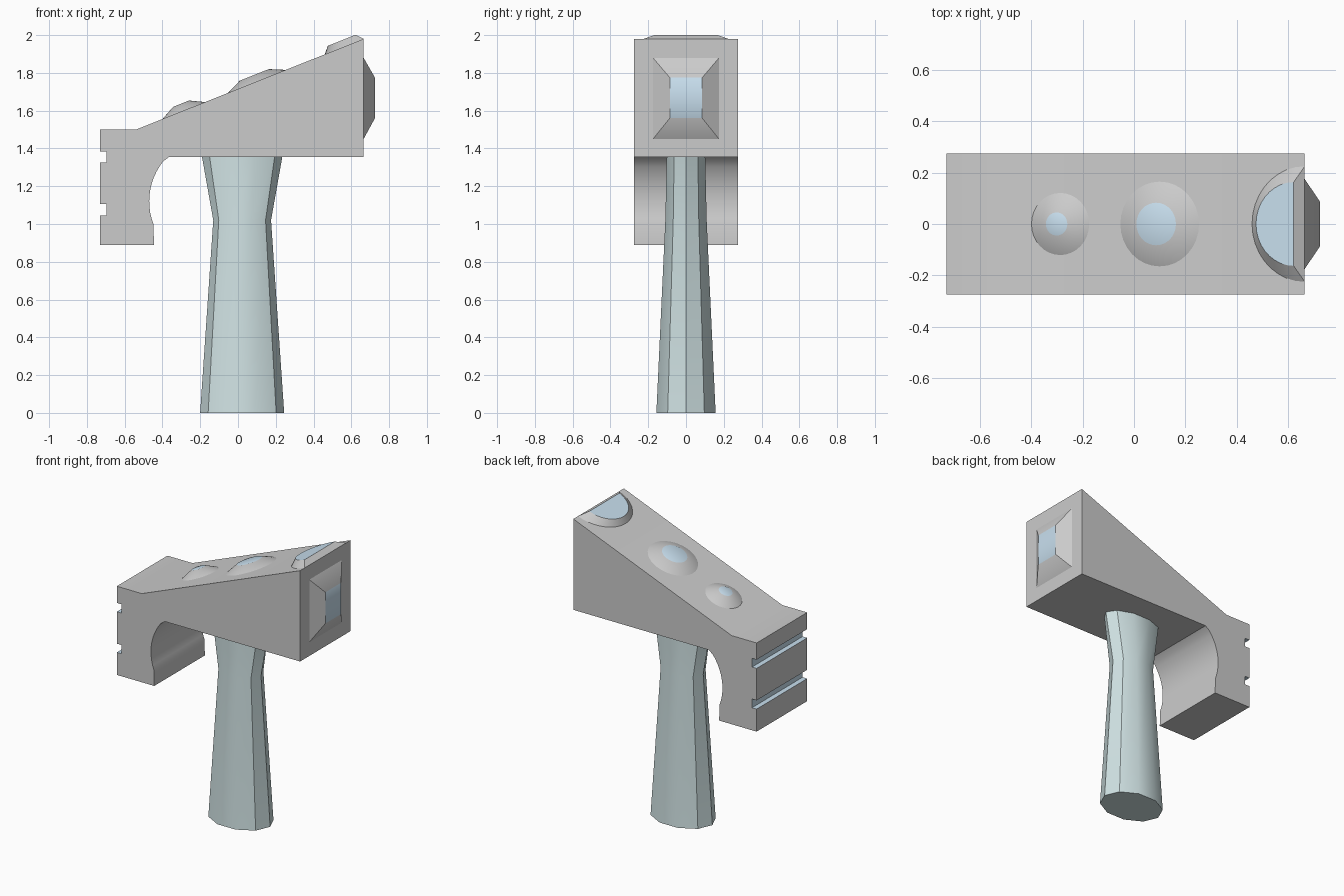
import bpy, bmesh
from math import cos, sin, pi, radians
from mathutils import Vector

if "Cube" in bpy.data.objects:
    bpy.data.objects.remove(bpy.data.objects["Cube"])


def material(name, rgb):
    m = bpy.data.materials.new(name)
    m.diffuse_color = (*rgb, 1)
    m.use_nodes = True
    m.node_tree.nodes["Principled BSDF"].inputs["Base Color"].default_value = m.diffuse_color
    return m


grey = material("grey_metal", (0.8, 0.8, 0.8))
blue = material("blue_steel", (0.58, 0.74, 0.86))
handle_mat = material("handle_grey", (0.63, 0.76, 0.77))


def finish(name, bm, mats, angle=30):
    me = bpy.data.meshes.new(name)
    bmesh.ops.recalc_face_normals(bm, faces=bm.faces)
    bm.to_mesh(me)
    bm.free()
    for m in mats:
        me.materials.append(m)
    ob = bpy.data.objects.new(name, me)
    bpy.context.collection.objects.link(ob)
    bpy.ops.object.select_all(action='DESELECT')
    ob.select_set(True)
    bpy.context.view_layer.objects.active = ob
    bpy.ops.object.shade_smooth_by_angle(angle=radians(angle))
    return ob


def loft(name, rings, mats, cap_first=False, cap_last=True, cap_mat=0):
    """Join closed rings of points; the open end sits against the head."""
    bm = bmesh.new()
    vs = [[bm.verts.new(p) for p in r] for r in rings]
    n = len(rings[0])
    for a, b in zip(vs, vs[1:]):
        for i in range(n):
            j = (i + 1) % n
            bm.faces.new((a[i], a[j], b[j], b[i]))
    for use, ring in ((cap_first, vs[0]), (cap_last, vs[-1])):
        if use:
            bm.faces.new(ring).material_index = cap_mat
    return finish(name, bm, mats)


# Handle: ten-sided tapering oval with a flared neck
def oval(z, rx, ry, n=10):
    return [(0.022 + rx * cos(2 * pi * i / n), ry * sin(2 * pi * i / n), z) for i in range(n)]


loft("handle", [oval(0, 0.2225, 0.165), oval(1.02, 0.153, 0.115), oval(1.355, 0.2125, 0.107)],
     [handle_mat], cap_first=True, cap_last=False)

# Head: side profile with rounded claw and two rear grooves, extruded across y
W, BACK, FLOOR = 0.275, -0.73, -0.695
profile = [(BACK, 1.5), (-0.54, 1.5), (0.665, 1.98), (0.665, 1.355), (-0.365, 1.355)]
cx, cz, r = -0.13, 1.12, 0.34
a0, a1 = radians(136.3), radians(201)
profile += [(cx + r * cos(a0 + (a1 - a0) * i / 12), cz + r * sin(a0 + (a1 - a0) * i / 12))
            for i in range(1, 13)]
profile += [(-0.445, 0.89), (BACK, 0.89)]
for z0, z1 in ((1.045, 1.105), (1.325, 1.385)):
    profile += [(BACK, z0), (FLOOR, z0), (FLOOR, z1), (BACK, z1)]
bm = bmesh.new()
face = bm.faces.new([bm.verts.new((x, -W, z)) for x, z in profile])
ext = bmesh.ops.extrude_face_region(bm, geom=[face], use_keep_orig=True)
bmesh.ops.translate(bm, vec=(0, 2 * W, 0),
                    verts=[g for g in ext["geom"] if isinstance(g, bmesh.types.BMVert)])
for f in bm.faces:
    c = f.calc_center_median()
    if BACK + 0.005 < c.x < FLOOR + 0.005 and c.z < 1.45 and c.z > 0.95:
        f.material_index = 1
finish("hammer_head", bm, [grey, blue])

# Studs raised from the sloping top
SLOPE = Vector((1.205, 0, 0.48)).normalized()
NORMAL = Vector((-SLOPE.z, 0, SLOPE.x))


def on_slope(x, u, y, h):
    base = Vector((x, 0, 1.5 + 0.48 / 1.205 * (x + 0.54)))
    return base + SLOPE * u + Vector((0, y, 0)) + NORMAL * h


def stud_ring(x, rad, h, n=32):
    return [on_slope(x, rad * cos(2 * pi * i / n), rad * sin(2 * pi * i / n), h) for i in range(n)]


for name, x, r0, r1, h in (("small_stud", -0.287, 0.121, 0.045, 0.039),
                           ("large_stud", 0.1, 0.165, 0.083, 0.037)):
    loft(name, [stud_ring(x, r0, 0, 32), stud_ring(x, r1, h, 32)], [grey, blue], cap_mat=1)


# Half-round stud at the front edge
def half_ring(u, ru, ry, h, n=18):
    return [on_slope(0.665, u - ru * sin(pi * i / n), ry * cos(pi * i / n), h) for i in range(n + 1)]


loft("half_stud", [half_ring(0, 0.221, 0.225, 0), half_ring(-0.032, 0.158, 0.163, 0.036)],
     [grey, blue], cap_mat=1)


# Striking face: truncated pyramid
def rect(x, y, z0, z1):
    return [(x, -y, z0), (x, y, z0), (x, y, z1), (x, -y, z1)]


loft("striking_face", [rect(0.665, 0.175, 1.45, 1.88), rect(0.725, 0.086, 1.56, 1.775)],
     [grey, blue], cap_mat=1)
